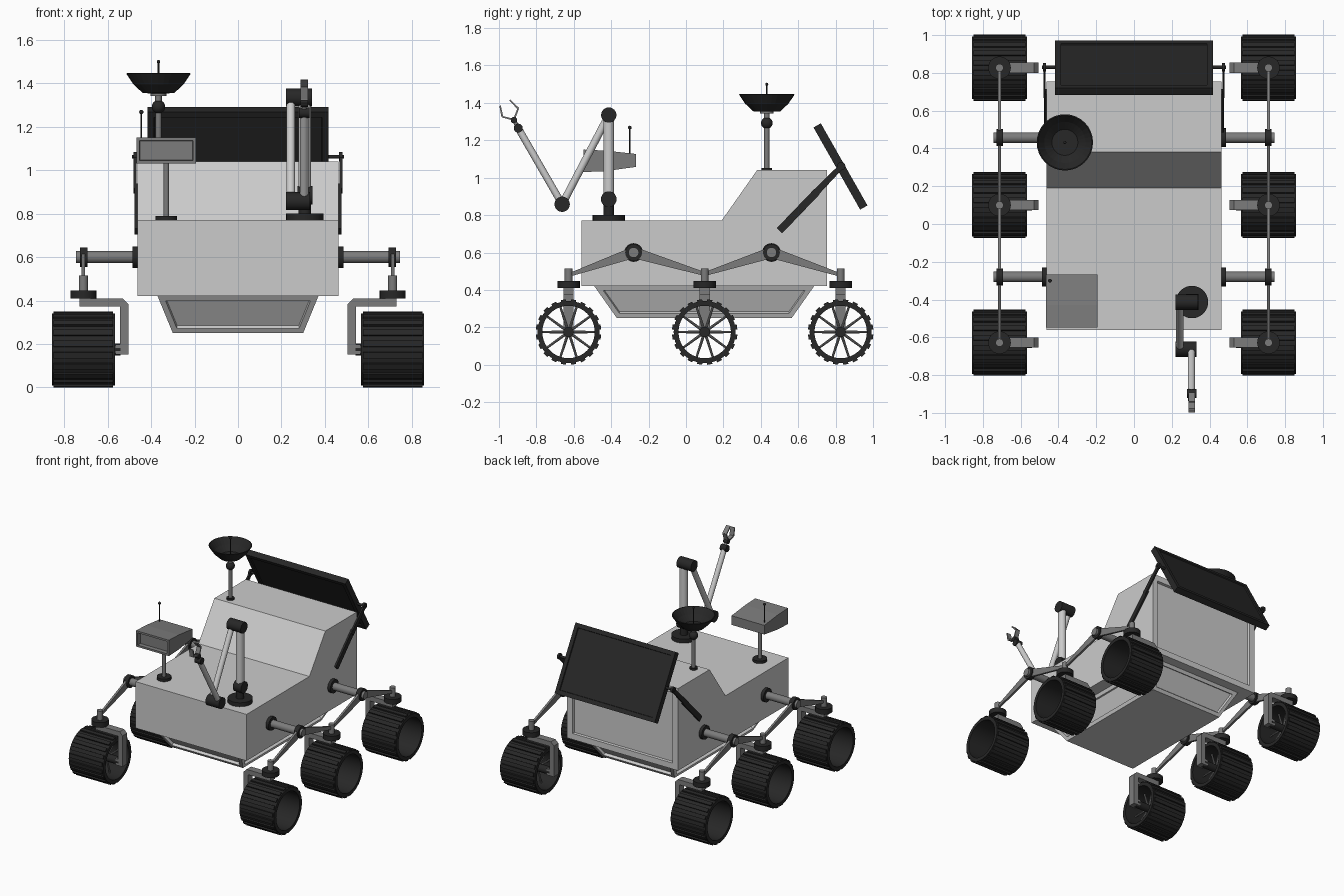
import bpy, bmesh, math
from mathutils import Vector, Matrix

if "Cube" in bpy.data.objects:
    bpy.data.objects.remove(bpy.data.objects["Cube"])


def material(name, v):
    m = bpy.data.materials.new(name)
    m.diffuse_color = (v, v, v, 1)
    m.use_nodes = True
    m.node_tree.nodes["Principled BSDF"].inputs["Base Color"].default_value = m.diffuse_color
    return m


DARK, MID = material("dark", 0.02), material("mid_grey", 0.2)


def finish(bm, name, mat=None, smooth=False, mirror=False):
    bmesh.ops.recalc_face_normals(bm, faces=bm.faces[:])
    me = bpy.data.meshes.new(name)
    bm.to_mesh(me)
    bm.free()
    if smooth:
        for p in me.polygons:
            p.use_smooth = True
        me.set_sharp_from_angle(angle=math.radians(35))
    if mat:
        me.materials.append(mat)
    ob = bpy.data.objects.new(name, me)
    bpy.context.collection.objects.link(ob)
    if mirror:
        ob.modifiers.new("mirror", 'MIRROR').use_mirror_merge = False
    return ob


def aim(p, q):
    d = Vector(q) - Vector(p)
    return Matrix.Translation(p) @ d.to_track_quat('Z', 'Y').to_matrix().to_4x4(), d.length


def add_tube(bm, p, q, r1, r2=None, segs=24):
    m, length = aim(p, q)
    bmesh.ops.create_cone(bm, cap_ends=True, segments=segs, radius1=r1, radius2=r1 if r2 is None else r2,
                          depth=length, matrix=m @ Matrix.Translation((0, 0, length / 2)))


def tubes(name, parts, mat=None, mirror=False):
    bm = bmesh.new()
    for t in parts:
        add_tube(bm, *t)
    return finish(bm, name, mat, True, mirror)


def ball(name, c, r, mat=None):
    bm = bmesh.new()
    bmesh.ops.create_uvsphere(bm, u_segments=20, v_segments=12, radius=r, matrix=Matrix.Translation(c))
    return finish(bm, name, mat, True)


def add_prism(bm, pts, a, b, axis='x'):
    # extrude a flat profile along x (y,z points) or y (x,z points)
    place = (lambda t, u, v: (t, u, v)) if axis == 'x' else (lambda t, u, v: (u, t, v))
    lo = [bm.verts.new(place(a, *p)) for p in pts]
    hi = [bm.verts.new(place(b, *p)) for p in pts]
    bm.faces.new(lo)
    bm.faces.new(hi[::-1])
    n = len(pts)
    for i in range(n):
        bm.faces.new((lo[i], lo[(i + 1) % n], hi[(i + 1) % n], hi[i]))
    bmesh.ops.recalc_face_normals(bm, faces=bm.faces[:])
    bm.normal_update()


def add_lathe(bm, profile, m, segs=32):
    # closed (radius, height) profile turned around local z
    rings = []
    for i in range(segs):
        a = 2 * math.pi * i / segs
        rings.append([bm.verts.new(m @ Vector((r * math.cos(a), r * math.sin(a), h))) for r, h in profile])
    n = len(profile)
    for i in range(segs):
        A, B = rings[i], rings[(i + 1) % segs]
        for j in range(n):
            k = (j + 1) % n
            bm.faces.new((A[j], B[j], B[k], A[k]))


def recess(bm, test, thickness, depth):
    faces = [f for f in bm.faces if test(f.normal)]
    bmesh.ops.inset_individual(bm, faces=faces, thickness=thickness, depth=0, use_even_offset=True)
    bmesh.ops.inset_individual(bm, faces=faces, thickness=0.002, depth=-depth, use_even_offset=True)


def beam(p, q, w1, w2):
    # tapered bar outline in the side plane
    p, q = Vector(p), Vector(q)
    n = (q - p).normalized().orthogonal()
    return [p + n * w1, q + n * w2, q - n * w2, p - n * w1]


# Main body with recessed back panel
bm = bmesh.new()
add_prism(bm, [(-.56, .42), (-.56, .77), (.19, .77), (.38, 1.04), (.755, 1.04), (.755, .42)], -.463, .463)
recess(bm, lambda n: n.y > .9, .045, .02)
finish(bm, "body")

# Tapered belly with recessed sides
bm = bmesh.new()
bmesh.ops.create_cube(bm, size=1)
for v in bm.verts:
    top = v.co.z > 0
    hx, y0, y1 = (.37, -.49, .685) if top else (.30, -.37, .565)
    v.co = (math.copysign(hx, v.co.x), y1 if v.co.y > 0 else y0, .42 if top else .25)
bm.normal_update()
recess(bm, lambda n: abs(n.z) < .9, .026, .02)
finish(bm, "belly")

# Wheels, forks and steering posts
WX, WZ = .712, .175
for tag, y in (("front", -.628), ("middle", .1), ("rear", .827)):
    bm = bmesh.new()
    m, _ = aim((0, y, WZ), (1, y, WZ))
    add_lathe(bm, [(.166, .567), (.166, .857), (.14, .857), (.14, .567)], m, 40)
    for i in range(20):
        t = Matrix.Translation((WX, y, WZ)) @ Matrix.Rotation(2 * math.pi * (i + .5) / 20, 4, 'X')
        bmesh.ops.create_cube(bm, size=1, matrix=t @ Matrix.Translation((0, 0, .167))
                              @ Matrix.Diagonal((.275, .028, .016, 1)))
    finish(bm, tag + "_wheel", DARK, True, True)
    spokes = []
    for i in range(10):
        a = 2 * math.pi * i / 10
        spokes.append(((.66, y, WZ), (.66, y + .145 * math.cos(a), WZ + .145 * math.sin(a)), .008, .006, 8))
    tubes(tag + "_spokes", spokes, MID, True)
    tubes(tag + "_hub", [((.54, y, WZ), (.69, y, WZ), .028)], DARK, True)
    bm = bmesh.new()
    add_prism(bm, [(.73, .41), (.53, .41), (.505, .385), (.505, .152), (.565, .152), (.565, .198),
                   (.543, .198), (.543, .373), (.73, .373)][::-1], y - .027, y + .027, 'y')
    finish(bm, tag + "_fork", MID, False, True)
    tubes(tag + "_steering_disc", [((WX, y, .41), (WX, y, .447), .06)], DARK, True)
    tubes(tag + "_steering_post", [((WX, y, .44), (WX, y, .515), .021)], MID, True)

# Rocker suspension
for tag, y, ends in (("front", -.28, (-.61, .1)), ("rear", .457, (.1, .81))):
    bm = bmesh.new()
    for e in ends:
        add_prism(bm, beam((y, .60), (e, .485), .03, .01), WX - .008, WX + .008)
    finish(bm, tag + "_rocker_arm", MID, False, True)
    tubes(tag + "_rocker_axle", [((.45, y, .6), (.745, y, .6), .028)], MID, True)
    tubes(tag + "_rocker_collar", [((.46, y, .6), (.486, y, .6), .05),
                                   ((.693, y, .6), (.728, y, .6), .045)], DARK, True)

# Solar panel with framed faces, and its side struts
bm = bmesh.new()
bmesh.ops.create_cube(bm, size=1, matrix=Matrix.Diagonal((.835, .045, .505, 1)))
bm.normal_update()
recess(bm, lambda n: abs(n.y) > .9, .03, .008)
bm.transform(Matrix.Translation((0, .826, 1.06)) @ Matrix.Rotation(math.atan2(.25, .44), 4, 'X'))
finish(bm, "solar_panel", DARK)
bm = bmesh.new()
add_prism(bm, beam((.5, .717), (.7, .925), .02, .02), .455, .476)
add_prism(bm, beam((.68, .905), (.835, 1.065), .018, .014), .468, .48)
finish(bm, "panel_strut", DARK, False, True)
tubes("panel_pivot", [((.40, .83, 1.062), (.488, .83, 1.062), .009),
                      ((.466, .83, 1.062), (.482, .83, 1.062), .022)], DARK, True)

# Dish antenna
dx, dy = -.366, .432
tubes("dish_mast", [((dx, dy, 1.03), (dx, dy, 1.29), .014)], MID)
tubes("dish_mast_foot", [((dx, dy, 1.03), (dx, dy, 1.053), .027)], DARK)
ball("dish_joint", (dx, dy, 1.292), .031, DARK)
tubes("dish_neck", [((dx, dy, 1.31), (dx, dy, 1.345), .015), ((dx, dy, 1.342), (dx, dy, 1.358), .036)], MID)
bm = bmesh.new()
add_lathe(bm, [(.001, 1.353), (.072, 1.355), (.115, 1.395), (.149, 1.445), (.143, 1.447), (.109, 1.402),
               (.069, 1.366), (.001, 1.366)], Matrix.Translation((dx, dy, 0)), 32)
finish(bm, "dish", DARK)
tubes("dish_feed", [((dx, dy, 1.36), (dx, dy, 1.5), .004, .004, 8)], DARK)
ball("dish_feed_tip", (dx, dy, 1.5), .008, DARK)

# Camera head on its mast
cx, cy = -.33, -.41
tubes("camera_mast", [((cx, cy, .77), (cx, cy, 1.06), .013)], MID)
tubes("camera_mast_foot", [((cx, cy, .765), (cx, cy, .79), .05)], DARK)
bm = bmesh.new()
add_prism(bm, [(-.549, 1.03), (-.549, 1.15), (-.43, 1.145), (-.267, 1.127), (-.267, 1.058), (-.43, 1.035)],
          -.467, -.193)
recess(bm, lambda n: n.y < -.9, .014, .03)
finish(bm, "camera_head", MID)
tubes("whip_antenna", [((-.445, -.3, 1.1), (-.445, -.3, 1.265), .004, .004, 8)], DARK)
ball("whip_antenna_tip", (-.445, -.3, 1.268), .01, DARK)

# Jointed robot arm
ax, ay = .307, -.413
tubes("arm_base", [((ax, ay, .765), (ax, ay, .8), .086), ((ax, ay, .8), (ax, ay, .88), .028)], DARK)
tubes("arm_column", [((ax, ay, .88), (ax, ay, 1.33), .029)])
tubes("arm_upper_link", [((.243, ay, 1.335), (.243, -.662, .858), .02)])
tubes("arm_forearm", [((.305, -.662, .858), (.305, -.897, 1.265), .019)])
tubes("arm_joints", [((.275, ay, .885), (.342, ay, .885), .042), ((.22, ay, 1.335), (.34, ay, 1.335), .041),
                     ((.22, -.662, .858), (.332, -.662, .858), .041),
                     ((.28, -.897, 1.265), (.33, -.897, 1.265), .024),
                     ((.287, -.92, 1.308), (.323, -.92, 1.308), .017)], DARK)
tubes("wrist", [((.305, -.897, 1.265), (.305, -.92, 1.308), .011)], MID)
bm = bmesh.new()
for pts in (((-.92, 1.31), (-.982, 1.326), (-.994, 1.385)), ((-.92, 1.31), (-.897, 1.37), (-.942, 1.415))):
    for p, q in zip(pts, pts[1:]):
        add_prism(bm, beam(p, q, .005, .004), .288, .322)
finish(bm, "gripper_fingers", MID)
